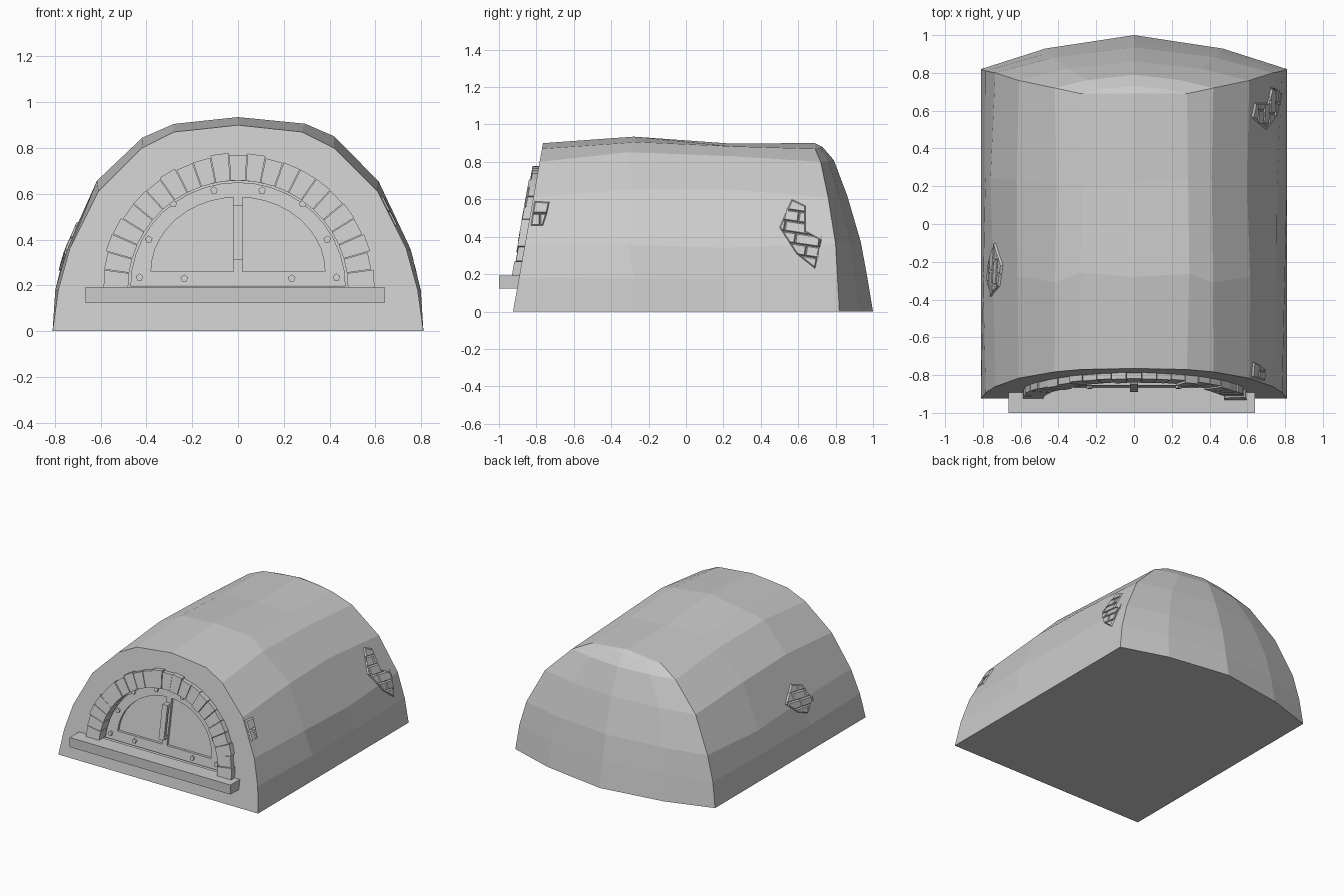
import bpy, bmesh, math, random
from mathutils import Vector
from mathutils.bvhtree import BVHTree

random.seed(4)
cube = bpy.data.objects.get("Cube")
if cube:
    bpy.data.objects.remove(cube, do_unlink=True)

stone = bpy.data.materials.new("grey_stone")
stone.use_nodes = True
GREY = (0.6, 0.6, 0.6, 1)
stone.diffuse_color = GREY
stone.node_tree.nodes["Principled BSDF"].inputs["Base Color"].default_value = GREY


def finish(name, bm, recalc=True):
    if recalc:
        bmesh.ops.recalc_face_normals(bm, faces=bm.faces)
    mesh = bpy.data.meshes.new(name)
    bm.to_mesh(mesh)
    bm.free()
    mesh.materials.append(stone)
    obj = bpy.data.objects.new(name, mesh)
    bpy.context.collection.objects.link(obj)
    return obj


def front(x, z, out=0.0):
    """Point on the leaning front wall, pushed out by a distance."""
    return Vector((x, -0.925 + 0.178 * z - out, z))


def add_slab(bm, outline, d0, d1):
    """Solid from an x-z outline, lying along the front wall."""
    a = [bm.verts.new(front(x, z, d0)) for x, z in outline]
    b = [bm.verts.new(front(x, z, d1)) for x, z in outline]
    bm.faces.new(a)
    bm.faces.new(b[::-1])
    for i in range(len(a)):
        j = (i + 1) % len(a)
        bm.faces.new((a[i], b[i], b[j], a[j]))


def slab(name, outline, d0, d1):
    bm = bmesh.new()
    add_slab(bm, outline, d0, d1)
    return finish(name, bm)


def arc(rx, rz, z0, t):
    return (rx * math.cos(t), z0 + rz * math.sin(t))


def half_ellipse(rx, rz, z0, n=20):
    return [arc(rx, rz, z0, math.pi * i / n) for i in range(n + 1)]


def rect(x0, x1, z0, z1):
    return [(x0, z0), (x1, z0), (x1, z1), (x0, z1)]


# Domed shell: four cross-sections joined lengthwise
end_half = [(0.81, 0), (0.785, 0.18), (0.735, 0.36), (0.61, 0.61), (0.42, 0.80), (0.28, 0.87)]
mid_half = [(0.81, 0), (0.79, 0.18), (0.755, 0.35), (0.61, 0.66), (0.41, 0.85), (0.29, 0.9)]
back_y = [0.82, 0.81, 0.8, 0.76, 0.72, 0.69]
bulge_y = [1.0, 0.968, 0.935, 0.862, 0.79, 0.73]


def section(half, top):
    return [(-x, z) for x, z in half] + [(0, top)] + half[::-1]


bm = bmesh.new()
rings = [[bm.verts.new(front(x, z)) for x, z in section(end_half, 0.9)]]
for y, top in ((-0.28, 0.935), (0.22, 0.913)):
    ring = []
    for i, (x, z) in enumerate(section(mid_half, top)):
        k = 0 if i in (0, 6, 12) else 0.012
        s = 1 if y < 0 else 0.985
        ring.append(bm.verts.new((x + random.uniform(-k, k), y + random.uniform(-3, 3) * k,
                                  z * s + random.uniform(-k, k) * 0.7)))
    rings.append(ring)
ys = back_y + [0.69] + back_y[::-1]
rings.append([bm.verts.new((x, y, z)) for (x, z), y in zip(section(end_half, 0.9), ys)])
for a, b in zip(rings, rings[1:]):
    for i in range(12):
        bm.faces.new((a[i], a[i + 1], b[i + 1], b[i]))
bm.faces.new(rings[0])

# Bulging back wall in rows
rows = []
for i, (w, z) in enumerate(end_half):
    row = [rings[3][i]]
    for f in (-0.58, 0, 0.58):
        y = back_y[i] + (bulge_y[i] - back_y[i]) * (1 - abs(f) ** 1.7)
        row.append(bm.verts.new((f * w, y, z + (0.01 * (1 - abs(f)) if i else 0))))
    rows.append(row + [rings[3][12 - i]])
for a, b in zip(rows, rows[1:]):
    for i in range(4):
        bm.faces.new((a[i], a[i + 1], b[i + 1], b[i]))
for i in range(4):
    bm.faces.new((rows[5][i], rows[5][i + 1], rings[3][6]))
bm.faces.new([r[0] for r in rings] + rows[0][1:4] + [r[12] for r in rings[::-1]])
bmesh.ops.recalc_face_normals(bm, faces=bm.faces)
tree = BVHTree.FromBMesh(bm)
shell = finish("shell", bm)

# Arched opening cut into the front wall
RECESS = -0.05
cutter = slab("opening_cutter", half_ellipse(0.487, 0.473, 0.185), RECESS, 0.2)
cutter.hide_render = True
mod = shell.modifiers.new("opening", 'BOOLEAN')
mod.object = cutter
mod.solver = 'EXACT'
bpy.context.view_layer.objects.active = shell
bpy.ops.object.modifier_apply(modifier=mod.name)
bpy.data.objects.remove(cutter, do_unlink=True)

# Ring of arch bricks with uneven outer ends
bm = bmesh.new()
COUNT = 23
for i in range(COUNT):
    t0 = math.pi * (i + 0.02) / COUNT
    t1 = math.pi * (i + 0.98) / COUNT
    r = random.uniform(-0.008, 0.005)
    add_slab(bm, [arc(0.48, 0.468, 0.19, t0), arc(0.595 + r, 0.585 + r, 0.19, t0),
                  arc(0.595 + r, 0.585 + r, 0.19, t1), arc(0.48, 0.468, 0.19, t1)],
             RECESS, 0.035 + random.uniform(-0.006, 0.006))
finish("arch_bricks", bm)

# Door: back panel, arched frame, sill bar and centre bar
slab("door_panel", half_ellipse(0.47, 0.455, 0.195), RECESS - 0.01, RECESS + 0.006)
bm = bmesh.new()
outer = half_ellipse(0.47, 0.455, 0.195)
inner = half_ellipse(0.38, 0.325, 0.26)
FACE = RECESS + 0.025
for i in range(20):
    add_slab(bm, [outer[i], outer[i + 1], inner[i + 1], inner[i]], RECESS, FACE)
bmesh.ops.remove_doubles(bm, verts=bm.verts, dist=0.0005)
finish("door_frame", bm)
slab("door_sill", [outer[0], inner[0], inner[-1], outer[-1]], RECESS, FACE)
slab("door_centre_bar", rect(-0.02, 0.02, 0.255, 0.59), RECESS, FACE)

# Handle standing off the centre bar
slab("handle_grip", rect(-0.021, 0.021, 0.31, 0.55), 0.0, 0.02)
for name, z in (("handle_foot_lower", 0.31), ("handle_foot_upper", 0.525)):
    slab(name, rect(-0.019, 0.019, z, z + 0.025), FACE, 0.005)

# Five-sided rivets, mirrored across the door
bm = bmesh.new()
for x, z in ((0.43, 0.235), (0.235, 0.23), (0.39, 0.4), (0.283, 0.555), (0.105, 0.615)):
    for side in (-1, 1):
        add_slab(bm, [(side * x + 0.017 * math.sin(k * math.tau / 5),
                       z + 0.017 * math.cos(k * math.tau / 5)) for k in range(5)], FACE, FACE + 0.012)
finish("door_rivets", bm)

# Stone ledge under the door
bm = bmesh.new()
bmesh.ops.create_cube(bm, size=1)
for v in bm.verts:
    v.co = (v.co.x * 1.305 - 0.013, v.co.y * 0.12 - 0.94, v.co.z * 0.07 + 0.157)
finish("ledge", bm)


def brick_patch(name, side, outline, rows, tilt):
    """Exposed bricks laid on the shell side, from a y-z outline."""
    bm = bmesh.new()
    face = bm.faces.new([bm.verts.new((0, y, z)) for y, z in outline])
    face.normal_update()
    if face.normal.x * side < 0:
        face.normal_flip()
    up = Vector((0, -math.sin(tilt), math.cos(tilt)))
    along = Vector((0, math.cos(tilt), math.sin(tilt)))
    heights = [v.co.dot(up) for v in bm.verts]
    low = min(heights)
    step = (max(heights) - low) / rows

    def split(faces, point, normal):
        geom = faces + list({e for f in faces for e in f.edges}) + list({v for f in faces for v in f.verts})
        bmesh.ops.bisect_plane(bm, geom=geom, plane_co=point, plane_no=normal)

    for r in range(1, rows):
        split(bm.faces[:], up * (low + r * step), up)
    for r in range(rows):
        for k in range(-12, 13):
            course = [f for f in bm.faces if int((f.calc_center_median().dot(up) - low) / step) == r]
            if course:
                split(course, along * (k * 0.13 + (r % 2) * 0.065), along)
    raised = bm.faces[:]
    bmesh.ops.inset_individual(bm, faces=raised, thickness=0.006, use_even_offset=True)
    tops = {v for f in raised for v in f.verts}
    for v in bm.verts:
        hit = tree.ray_cast(Vector((side * 3, v.co.y, v.co.z)), Vector((-side, 0, 0)))[0]
        v.co.x = (hit.x if hit else side * 0.7) + side * (0.012 if v in tops else 0.002)
    finish(name, bm, recalc=False)


# Places where the plaster has fallen away
brick_patch("brick_patch_rear", 1, [(0.5, 0.45), (0.565, 0.6), (0.64, 0.565), (0.64, 0.43),
                                    (0.725, 0.385), (0.69, 0.23), (0.59, 0.31)], 6, -0.15)
brick_patch("brick_patch_front", 1, [(-0.81, 0.59), (-0.73, 0.585), (-0.745, 0.52),
                                     (-0.765, 0.46), (-0.83, 0.46)], 2, 0)
brick_patch("brick_patch_side", -1, [(-0.38, 0.33), (-0.33, 0.44), (-0.22, 0.48),
                                     (-0.1, 0.39), (-0.2, 0.3), (-0.3, 0.26)], 4, 0.15)
